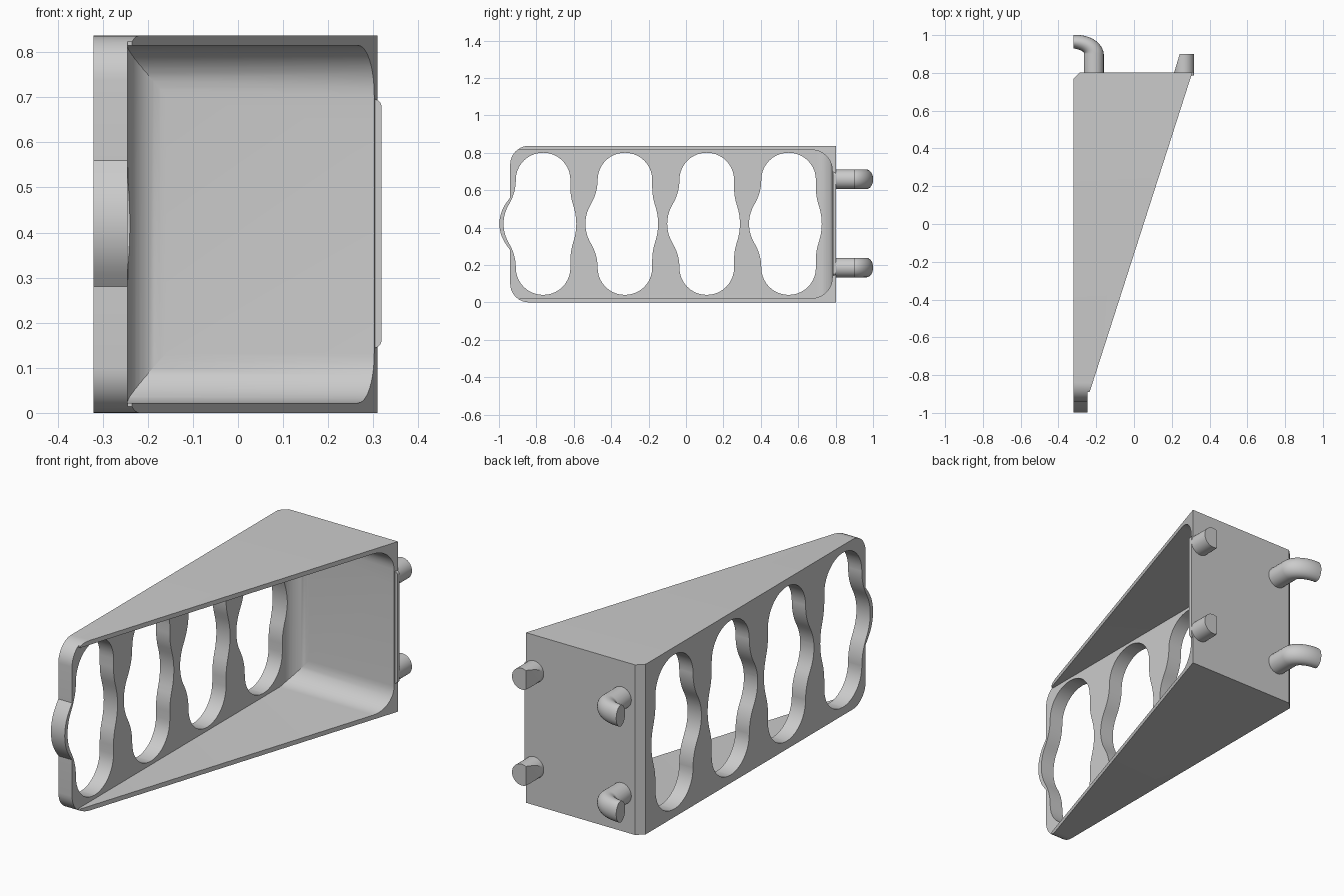
import bpy, bmesh, math
from mathutils import Vector

if "Cube" in bpy.data.objects:
    bpy.data.objects.remove(bpy.data.objects["Cube"])

grey = bpy.data.materials.new("plain_grey")
grey.use_nodes = True
grey.diffuse_color = (0.6, 0.6, 0.6, 1)
grey.node_tree.nodes["Principled BSDF"].inputs["Base Color"].default_value = (0.6, 0.6, 0.6, 1)

MID = 0.42      # mid height
TOP = 0.837


def rounded(corners, steps=10):
    """Closed outline from (u, v, radius) corners."""
    out = []
    for i, (u, v, r) in enumerate(corners):
        p = Vector((u, v))
        if r == 0:
            out.append(p)
            continue
        a = (Vector(corners[i - 1][:2]) - p).normalized()
        b = (Vector(corners[(i + 1) % len(corners)][:2]) - p).normalized()
        half = a.angle(b) / 2
        centre = p + (a + b).normalized() * (r / math.sin(half))
        start = p + a * (r / math.tan(half)) - centre
        turn = math.pi - 2 * half
        if a.x * b.y - a.y * b.x > 0:
            turn = -turn
        for k in range(steps + 1):
            t = turn * k / steps
            c, s = math.cos(t), math.sin(t)
            out.append(centre + Vector((start.x * c - start.y * s, start.x * s + start.y * c)))
    return out


def make_object(name, bm):
    bmesh.ops.recalc_face_normals(bm, faces=bm.faces)
    mesh = bpy.data.meshes.new(name)
    bm.to_mesh(mesh)
    bm.free()
    mesh.materials.append(grey)
    ob = bpy.data.objects.new(name, mesh)
    bpy.context.collection.objects.link(ob)
    return ob


def prism(name, outline, axis, lo, hi):
    """Extrude a 2D outline along the given axis from lo to hi."""
    place = {"x": lambda p: (lo, p.x, p.y),
             "y": lambda p: (p.x, lo, p.y),
             "z": lambda p: (p.x, p.y, lo)}[axis]
    bm = bmesh.new()
    face = bm.faces.new([bm.verts.new(place(p)) for p in outline])
    ext = bmesh.ops.extrude_face_region(bm, geom=[face])["geom"]
    move = Vector([hi - lo if a == axis else 0 for a in "xyz"])
    bmesh.ops.translate(bm, vec=move, verts=[g for g in ext if isinstance(g, bmesh.types.BMVert)])
    return make_object(name, bm)


def combine(ob, tool, operation):
    """Apply a boolean and drop the tool."""
    mod = ob.modifiers.new("cut", "BOOLEAN")
    mod.operation, mod.object, mod.solver = operation, tool, "EXACT"
    deps = bpy.context.evaluated_depsgraph_get()
    mesh = bpy.data.meshes.new_from_object(ob.evaluated_get(deps))
    ob.modifiers.clear()
    ob.data = mesh
    bpy.data.objects.remove(tool)


# Wedge body: plan outline trimmed by the side outline with its front bump
plan = rounded([(-0.32, -1.1, 0), (-0.245, -1.1, 0), (-0.245, -0.89, 0), (-0.235, -0.89, 0),
                (0.309, 0.803, 0), (-0.285, 0.803, 0), (-0.32, 0.77, 0)])
body = prism("wedge_bracket", plan, "z", -0.1, 1)
side = rounded([(-0.94, 0, 0.1), (0.9, 0, 0), (0.9, TOP, 0), (-0.94, TOP, 0.1),
                (-0.94, 0.56, 0), (-1.045, MID, 0.19), (-0.94, 0.28, 0)])
combine(body, prism("side_trim", side, "x", -0.5, 0.5), "INTERSECT")

# Hollow inside with rounded back corners
hollow = prism("hollow", rounded([(-2, 0.022, 0), (0.782, 0.022, 0.11),
                                  (0.782, 0.815, 0.11), (-2, 0.815, 0)]), "x", -0.245, 1)
inner_plan = rounded([(-0.245, -1.9, 0), (0.9, -1.9, 0), (0.9, 0.782, 0), (-0.245, 0.782, 0.085)])
combine(hollow, prism("hollow_trim", inner_plan, "z", -0.5, 1.5), "INTERSECT")
combine(body, hollow, "DIFFERENCE")

# Four waisted slots through the side plate
for i in range(4):
    c = -0.764 + 0.4375 * i
    slot = rounded([(c - 0.146, 0.04, 0.145), (c + 0.146, 0.04, 0.145),
                    (c + 0.146, 0.27, 0.3), (c + 0.19, MID, 0.3), (c + 0.146, 0.57, 0.3),
                    (c + 0.146, 0.8, 0.145), (c - 0.146, 0.8, 0.145),
                    (c - 0.146, 0.59, 0.25), (c - 0.24, MID, 0.2), (c - 0.146, 0.25, 0.25)])
    combine(body, prism("slot", slot, "x", -0.5, -0.1), "DIFFERENCE")

parts = [body]

# Thin tab on the open edge of the back wall
tab = rounded([(0.295, 0.14, 0), (0.318, 0.15, 0.015), (0.318, 0.69, 0.015), (0.295, 0.7, 0)])
parts.append(prism("edge_tab", tab, "y", 0.786, 0.802))


def hook(name, z):
    """Peg that bends outwards and flattens towards its tip."""
    stations = [(-0.2125, 0.79, 0, 0.0525)]
    for k in range(13):
        t = math.pi / 2 * k / 12
        stations.append((-0.32 + 0.1075 * math.cos(t), 0.9 + 0.065 * math.sin(t), t,
                         0.0525 - 0.0175 * k / 12))
    bm = bmesh.new()
    rings = []
    n = 24
    for x, y, t, w in stations:
        ring = []
        for j in range(n):
            a = 2 * math.pi * j / n
            d = w * math.cos(a)
            ring.append(bm.verts.new((x + d * math.cos(t), y + d * math.sin(t),
                                      z + 0.0525 * math.sin(a))))
        rings.append(ring)
    for r, s in zip(rings, rings[1:]):
        for j in range(n):
            k = (j + 1) % n
            bm.faces.new((r[j], r[k], s[k], s[j]))
    bm.faces.new(rings[0])
    bm.faces.new(rings[-1])
    return make_object(name, bm)


def peg(name, z):
    """Short round peg with one sloping flat."""
    circle = [Vector((0.2645 + 0.0525 * math.cos(math.pi * j / 16),
                      z + 0.0525 * math.sin(math.pi * j / 16))) for j in range(32)]
    ob = prism(name, circle, "y", 0.79, 0.9)
    bm = bmesh.new()
    bm.from_mesh(ob.data)
    cut = bmesh.ops.bisect_plane(bm, geom=bm.verts[:] + bm.edges[:] + bm.faces[:],
                                 plane_co=(0.212, 0.8, z), plane_no=(-0.1, 0.03, 0),
                                 clear_outer=True)
    bmesh.ops.holes_fill(bm, edges=[e for e in bm.edges if e.is_boundary])
    bmesh.ops.recalc_face_normals(bm, faces=bm.faces)
    bm.to_mesh(ob.data)
    bm.free()
    return ob


# Upper and lower pairs of hooks and pegs on the back
for level, z in (("lower", 0.186), ("upper", 0.658)):
    parts.append(hook(level + "_hook", z))
    parts.append(peg(level + "_peg", z))

# Smooth curves, keep sharp edges
bpy.ops.object.select_all(action="DESELECT")
for ob in parts:
    ob.select_set(True)
bpy.context.view_layer.objects.active = body
bpy.ops.object.shade_smooth_by_angle(angle=math.radians(30))
